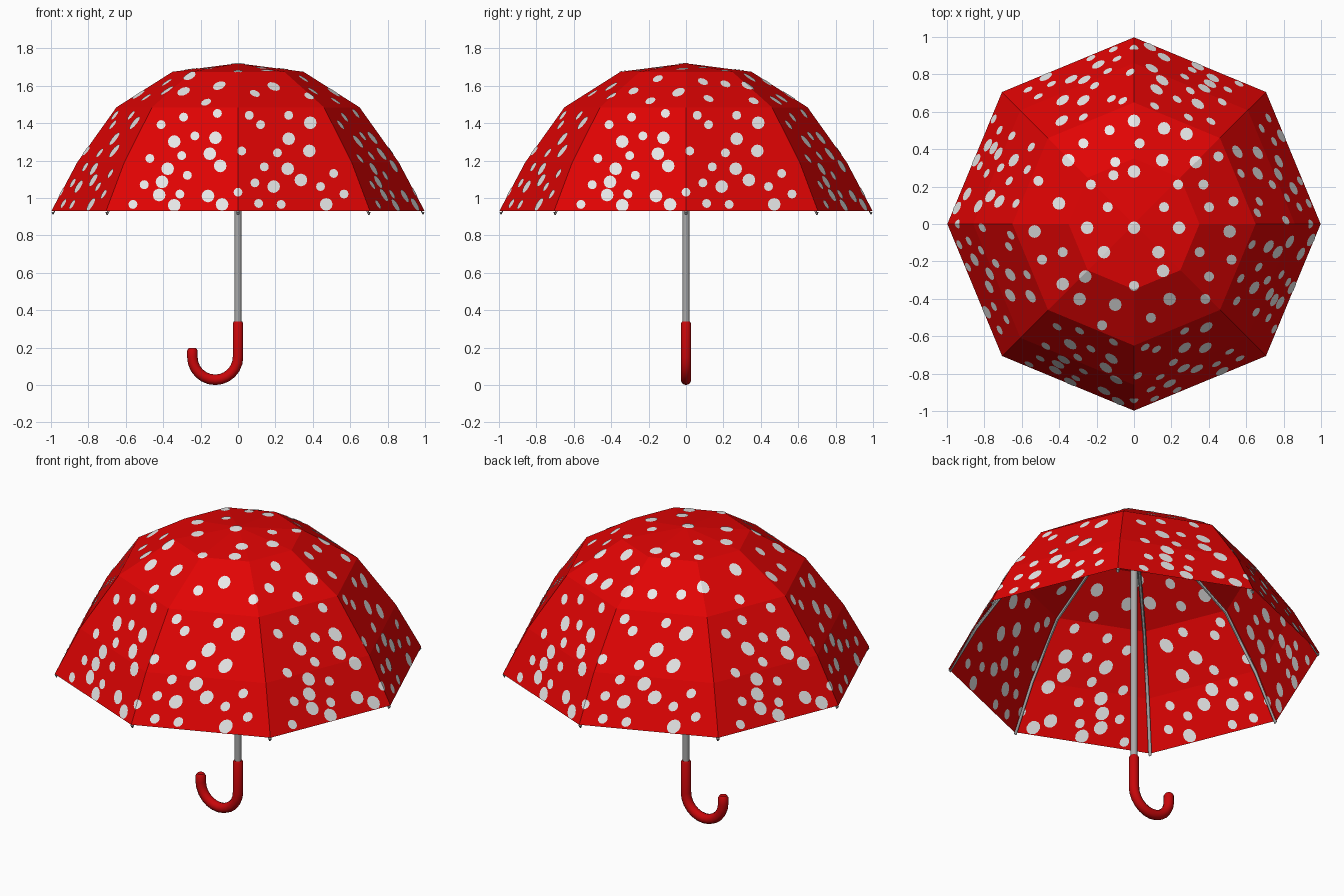
import bpy, bmesh, math
from mathutils import Vector

if "Cube" in bpy.data.objects:
    bpy.data.objects.remove(bpy.data.objects["Cube"])

# Canopy profile: (radius to the rib, height)
PROFILE = [(0.0, 1.72), (0.35, 1.675), (0.65, 1.485), (0.86, 1.19), (0.998, 0.93)]
C = math.cos(math.pi / 8)


def material(name, rgb):
    m = bpy.data.materials.new(name)
    m.diffuse_color = (*rgb, 1)
    m.use_nodes = True
    m.node_tree.nodes["Principled BSDF"].inputs["Base Color"].default_value = m.diffuse_color
    return m


RED = material("canopy_red", (0.75, 0.001, 0.001))
WHITE = material("dot_white", (0.80, 0.80, 0.80))
GREY = material("metal_grey", (0.40, 0.40, 0.40))
DARK_RED = material("handle_red", (0.58, 0.002, 0.003))


def lerp_table(table, v):
    """Piecewise linear lookup in an ascending (key, value) table."""
    for (a, fa), (b, fb) in zip(table, table[1:]):
        if v <= b:
            return fa + (fb - fa) * (v - a) / (b - a)
    return table[-1][1]


def radius_at(z):
    return lerp_table([(h, r) for r, h in reversed(PROFILE)], z)


def lift(x, y):
    """Raise a plan point onto the eight-sided canopy."""
    rho = max(x * math.cos(a) + y * math.sin(a)
              for a in [(k + 0.5) * math.pi / 4 for k in range(8)]) / C
    return Vector((x, y, lerp_table(PROFILE, rho)))


def mesh_object(name, bm, mat):
    me = bpy.data.meshes.new(name)
    bm.to_mesh(me)
    bm.free()
    me.materials.append(mat)
    ob = bpy.data.objects.new(name, me)
    bpy.context.collection.objects.link(ob)
    return ob


def tube(name, paths, radius, mat, res=2, radii=None):
    """Round tubes along one or more paths, turned into a mesh."""
    cu = bpy.data.curves.new(name, 'CURVE')
    cu.dimensions = '3D'
    cu.bevel_depth, cu.bevel_resolution, cu.use_fill_caps = radius, res, True
    for path in paths:
        s = cu.splines.new('POLY')
        s.points.add(len(path) - 1)
        for i, p in enumerate(path):
            s.points[i].co = (*p, 1)
            s.points[i].radius = radii[i] if radii else 1
    cu.materials.append(mat)
    ob = bpy.data.objects.new(name, cu)
    bpy.context.collection.objects.link(ob)
    bpy.ops.object.select_all(action='DESELECT')
    ob.select_set(True)
    bpy.context.view_layer.objects.active = ob
    bpy.ops.object.convert(target='MESH')
    bpy.ops.object.shade_smooth_by_angle(angle=math.radians(50))


# Canopy: flat faceted eight-panel shell
bm = bmesh.new()
apex = bm.verts.new((0, 0, PROFILE[0][1]))
rings = [[bm.verts.new((r * math.cos(k * math.pi / 4), r * math.sin(k * math.pi / 4), z))
          for k in range(8)] for r, z in PROFILE[1:]]
for k in range(8):
    n = (k + 1) % 8
    bm.faces.new((apex, rings[0][k], rings[0][n]))
    for up, low in zip(rings, rings[1:]):
        bm.faces.new((up[k], low[k], low[n], up[n]))
mesh_object("canopy", bm, RED)

# Dots on the two front panels, as seen from the front (x, z), repeated on all four sides
SIDE_BIG = [(-.34, 1.30), (-.12, 1.32), (-.15, 1.235), (-.375, 1.155), (-.405, 1.085),
            (-.16, 1.01), (-.42, 1.015), (-.34, .96), (-.085, .965), (-.095, 1.17),
            (.27, 1.315), (.265, 1.155), (.335, 1.095), (.19, 1.06), (.47, .965),
            (.38, 1.25), (.385, 1.40)]
SIDE_SMALL = [(-.30, 1.225), (-.23, 1.33), (-.27, 1.12), (-.50, 1.07), (-.31, 1.02),
              (-.56, .965), (-.47, 1.21), (-.11, 1.45), (-.29, 1.43), (-.41, 1.39),
              (.21, 1.24), (.12, 1.39), (.14, 1.165), (.09, 1.08), (.23, .965),
              (.44, 1.06), (.51, 1.13), (.27, 1.44), (.06, 1.44), (.565, 1.02),
              (.11, .97), (.02, 1.25), (0, 1.03)]
# Dots on the upper canopy, as seen from the top (x, y)
TOP_BIG = [(0, .28), (.15, .34), (-.25, -.02), (.24, -.02), (-.16, -.15), (.13, -.15),
           (-.26, -.28), (.155, -.25), (-.29, -.40), (.19, -.40), (-.35, .34), (-.40, .11),
           (-.53, -.04), (-.38, -.32), (.51, -.04), (.28, .48), (.33, .33), (.16, .51),
           (-.10, -.43), (0, .55), (0, -.02)]
TOP_SMALL = [(-.10, .33), (-.11, .26), (.16, .09), (-.14, .09), (-.38, -.15), (.37, .21),
             (.40, .09), (.35, -.15), (.40, -.28), (.45, .36), (0, -.33), (.38, -.40),
             (-.23, .21), (.235, .21), (-.27, .43), (.52, -.19), (-.49, -.19),
             (.09, -.50), (-.17, -.54), (-.13, .50), (-.51, .23), (.03, .43), (.53, .12)]


def circle(cx, cy, r):
    return [(cx + r * math.cos(i * math.pi / 6), cy + r * math.sin(i * math.pi / 6))
            for i in range(12)]


def side_to_plan(x, z):
    """Front-view point to plan, on the two panels that meet at x = 0."""
    z = max(z, 0.932)
    r, h = radius_at(z), math.sqrt(0.5)
    f = min(max(x / (r * h), -1), 1)
    return f * h * r, -r * (1 - (1 - h) * abs(f))


# Dots: drawn flat in plan, split at every fold, then lifted to both canopy sides
def build_dots(name, offset):
    bm = bmesh.new()
    outlines = []
    for dots, r in ((TOP_BIG, .034), (TOP_SMALL, .027)):
        outlines += [circle(x, y, r) for x, y in dots]
    for dots, r in ((SIDE_BIG, .034), (SIDE_SMALL, .024)):
        for x, z in dots:
            plan = [side_to_plan(*p) for p in circle(x, z, r)]
            for c, s in ((1, 0), (0, 1), (-1, 0), (0, -1)):
                outlines.append([(px * c - py * s, px * s + py * c) for px, py in plan])
    for o in outlines:
        bm.faces.new([bm.verts.new((x, y, 0)) for x, y in o])
    cuts = [((0, 0, 0), k * math.pi / 4) for k in range(4)]
    for k in range(8):
        a = (k + 0.5) * math.pi / 4
        cuts += [((r * C * math.cos(a), r * C * math.sin(a), 0), a) for r, _ in PROFILE[1:4]]
    for co, a in cuts:
        bmesh.ops.bisect_plane(bm, geom=bm.verts[:] + bm.edges[:] + bm.faces[:], dist=1e-5,
                               plane_co=co, plane_no=(math.cos(a), math.sin(a), 0))
    for v in bm.verts:
        p = lift(v.co.x, v.co.y)
        v.co = p + (p - Vector((0, 0, 0.7))).normalized() * offset
    bmesh.ops.recalc_face_normals(bm, faces=bm.faces[:])
    up = [f for f in bm.faces if f.normal.z * offset < 0]
    bmesh.ops.reverse_faces(bm, faces=up)
    mesh_object(name, bm, WHITE)


build_dots("outer_dots", 0.003)
build_dots("inner_dots", -0.003)

# Ribs: thin rods under each fold, poking out just below the hem
ribs = []
for k in range(8):
    a = k * math.pi / 4
    pts = [(max(r - 0.010, 0), z - 0.014) for r, z in PROFILE] + [(0.990, 0.925)]
    ribs.append([(r * math.cos(a), r * math.sin(a), z) for r, z in pts])
tube("ribs", ribs, 0.009, GREY, res=1)

# Shaft
tube("shaft", [[(0, 0, 0.30), (0, 0, 1.70)]], 0.019, GREY, res=3)

# Hooked handle with softly rounded ends
hook = [(0, 0, 0.34), (0, 0, 0.33), (0, 0, 0.15)]
hook += [(-0.122 + 0.122 * math.cos(t), 0, 0.15 - 0.122 * math.sin(t))
         for t in [i * math.pi / 12 for i in range(1, 13)]]
hook += [(-0.244, 0, 0.185), (-0.244, 0, 0.197)]
tube("handle", [hook], 0.028, DARK_RED, res=3,
     radii=[0.8] + [1] * (len(hook) - 2) + [0.7])
